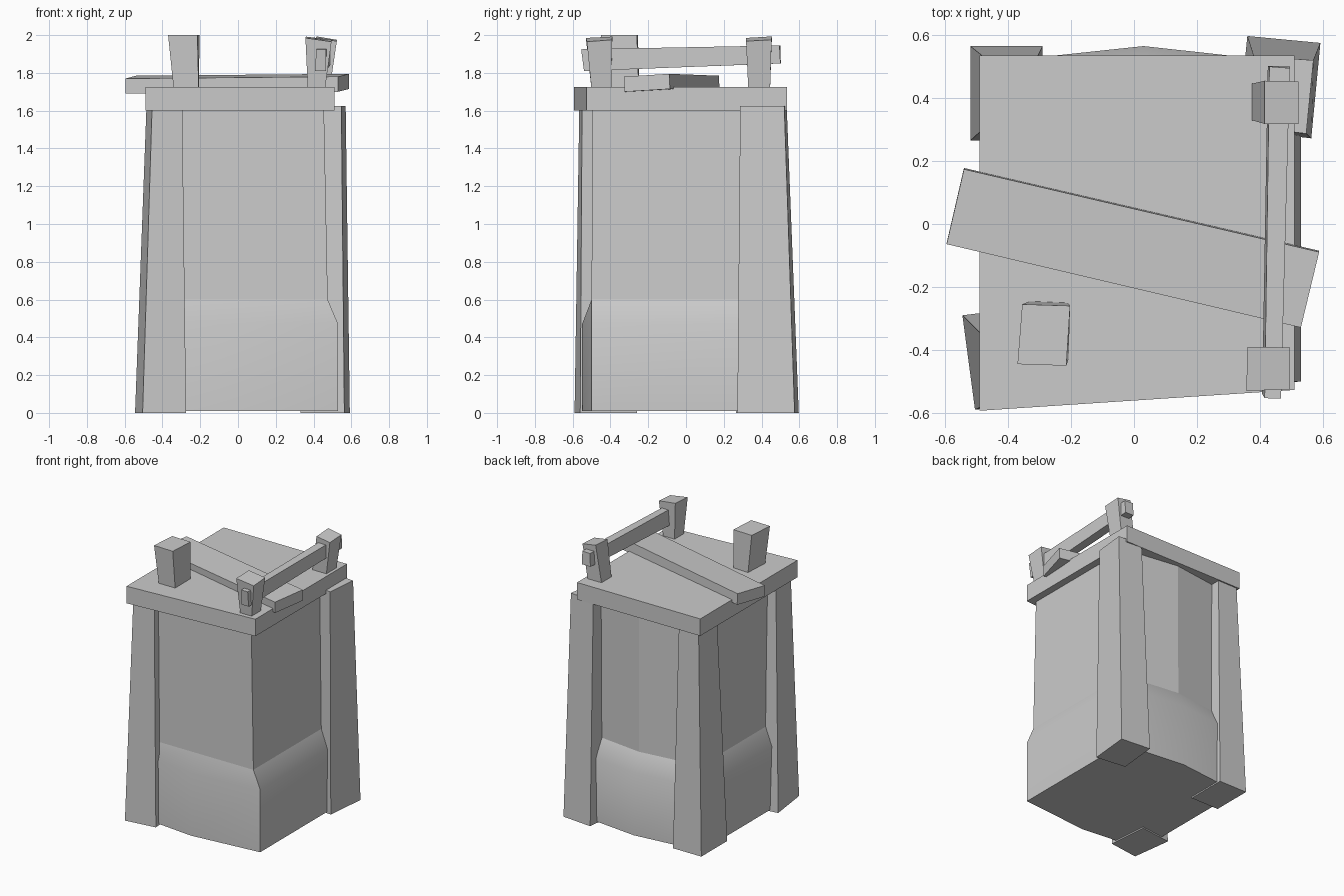
import bpy, bmesh, math


def loft(name, rings):
    """Closed solid skinned through matching rings of points, listed bottom to top."""
    bm = bmesh.new()
    loops = [[bm.verts.new(p) for p in r] for r in rings]
    n = len(loops[0])
    bm.faces.new(loops[0][::-1])
    bm.faces.new(loops[-1])
    for a, b in zip(loops, loops[1:]):
        for i in range(n):
            j = (i + 1) % n
            bm.faces.new((a[i], a[j], b[j], b[i]))
    bmesh.ops.recalc_face_normals(bm, faces=bm.faces)
    mesh = bpy.data.meshes.new(name)
    bm.to_mesh(mesh)
    bm.free()
    ob = bpy.data.objects.new(name, mesh)
    bpy.context.collection.objects.link(ob)
    return ob


def post(name, bottom, z0, top, z1):
    """Four-sided tapered block between two flat quads."""
    return loft(name, [[(x, y, z0) for x, y in bottom], [(x, y, z1) for x, y in top]])


def rect(x0, x1, y0, y1):
    return [(x0, y0), (x1, y0), (x1, y1), (x0, y1)]


# Body: straight walls over a flared skirt that bows out at front and back
def body_ring(z, left, right, front, front_mid, back, back_mid):
    return [(left, front, z), (0, front_mid, z), (right, front, z),
            (right, back, z), (0.03, back_mid, z), (left, back, z)]


body = loft("body", [body_ring(0.01, -0.485, 0.53, -0.50, -0.55, 0.51, 0.565),
                     body_ring(0.47, -0.485, 0.53, -0.50, -0.55, 0.51, 0.565),
                     body_ring(0.60, -0.435, 0.475, -0.50, -0.50, 0.45, 0.505),
                     body_ring(1.61, -0.42, 0.455, -0.495, -0.495, 0.44, 0.50)])
bpy.context.view_layer.objects.active = body
body.select_set(True)
bpy.ops.object.shade_smooth_by_angle(angle=math.radians(30))
for face in body.data.polygons:        # only the skirt is smooth
    if face.center.z > 0.7:
        face.use_smooth = False

# Corner pillars (three, front right corner is bare)
post("front_left_pillar",
     [(-0.505, -0.59), (-0.275, -0.56), (-0.30, -0.26), (-0.545, -0.29)], 0,
     [(-0.455, -0.565), (-0.295, -0.55), (-0.31, -0.34), (-0.485, -0.35)], 1.61)
post("back_left_pillar", rect(-0.52, -0.29, 0.265, 0.565), 0,
     rect(-0.47, -0.31, 0.31, 0.525), 1.61)
post("back_right_pillar",
     [(0.33, 0.30), (0.563, 0.272), (0.592, 0.575), (0.36, 0.597)], 0,
     [(0.36, 0.31), (0.547, 0.287), (0.57, 0.52), (0.38, 0.533)], 1.625)

# Top slab with a skewed front edge
slab = [(-0.49, -0.593), (0.51, -0.527), (0.51, 0.535), (-0.49, 0.535)]
post("top_slab", slab, 1.60, slab, 1.725)

# Short posts on the slab
post("front_left_stub", [(-0.34, -0.43), (-0.208, -0.43), (-0.21, -0.25), (-0.33, -0.245)], 1.71,
     [(-0.37, -0.445), (-0.215, -0.45), (-0.203, -0.26), (-0.355, -0.255)], 2.0)
loft("front_right_stub",
     [[(x, y, 1.71) for x, y in rect(0.37, 0.46, -0.50, -0.395)],
      [(0.357, -0.53, 1.985), (0.495, -0.525, 1.965),
       (0.495, -0.392, 1.975), (0.36, -0.39, 1.992)]])
loft("back_right_stub",
     [[(x, y, 1.71) for x, y in rect(0.372, 0.485, 0.33, 0.445)],
      [(0.415, 0.318, 1.985), (0.523, 0.318, 1.968),
       (0.523, 0.453, 1.975), (0.415, 0.455, 1.993)]])

# Rail through the two right-hand stubs
loft("rail", [
    [(0.407, -0.54, 1.81), (0.465, -0.54, 1.81), (0.467, -0.555, 1.925), (0.415, -0.553, 1.925)],
    [(0.425, 0.502, 1.85), (0.495, 0.50, 1.85), (0.495, 0.495, 1.945), (0.43, 0.50, 1.945)]])

# Loose plank lying across the slab
plank = [(-0.595, -0.06, 1.69), (0.53, -0.325, 1.70), (0.588, -0.085, 1.715), (-0.54, 0.178, 1.705)]
loft("plank", [plank, [(x, y - 0.004, z + 0.08) for x, y, z in plank]])
